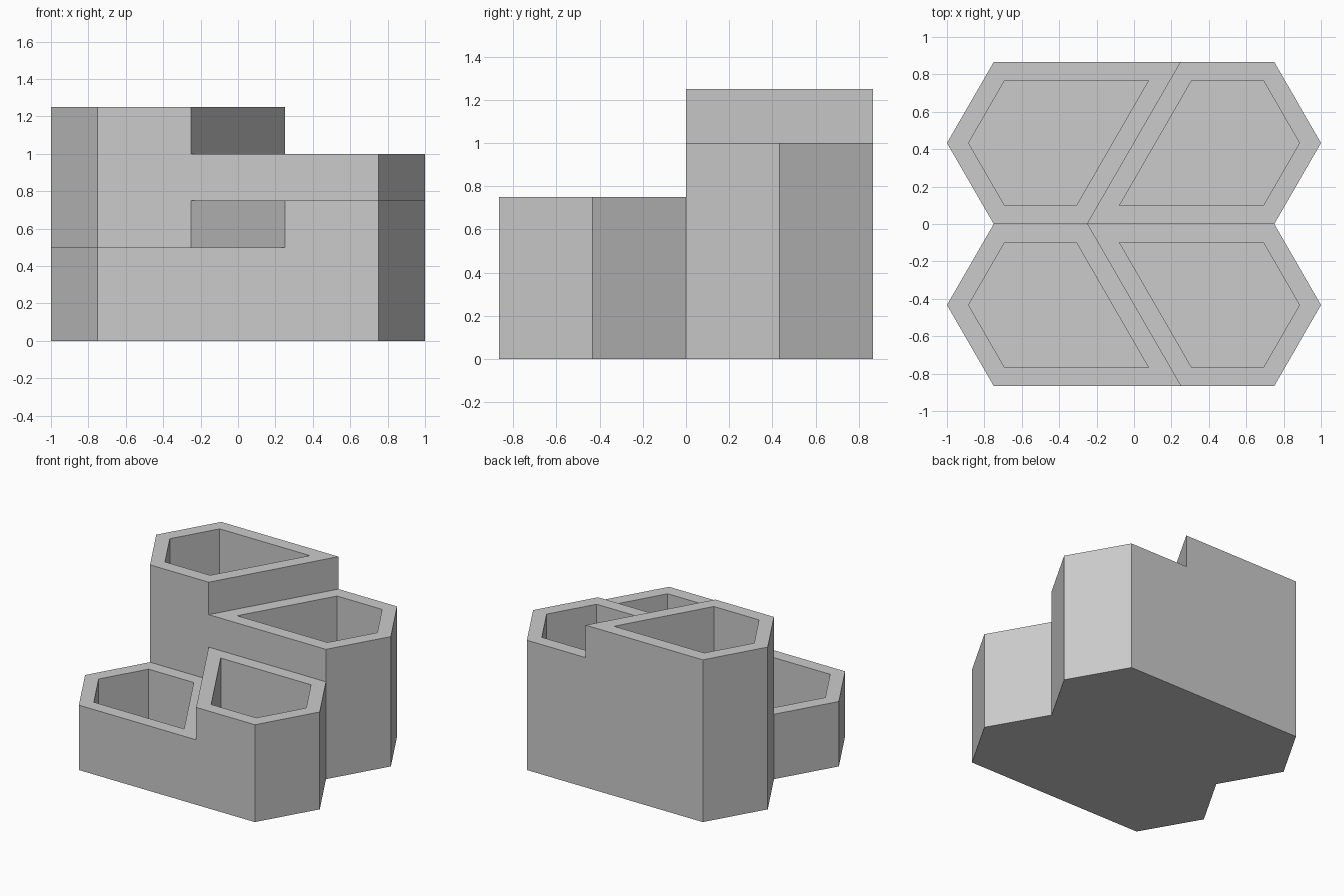
import bpy, bmesh, math

cube = bpy.data.objects.get("Cube")
if cube:
    bpy.data.objects.remove(cube, do_unlink=True)

grey = bpy.data.materials.new("light grey")
grey.use_nodes = True
colour = (0.6, 0.6, 0.6, 1)
grey.diffuse_color = colour
grey.node_tree.nodes["Principled BSDF"].inputs["Base Color"].default_value = colour

WALL = 0.1
FLOOR = 0.1
DEPTH = math.sqrt(3) / 2
LEVELS = [0, 0.5, 0.75, 1, 1.25]

# Two pot outlines for the back row, mirrored for the front row
right_pot = [(-1, DEPTH / 2), (-0.75, 0), (-0.25, 0), (0.25, DEPTH), (-0.75, DEPTH)]
left_pot = [(1, DEPTH / 2), (0.75, DEPTH), (0.25, DEPTH), (-0.25, 0), (0.75, 0)]


def mirrored(outline):
    return [(x, -y) for x, y in reversed(outline)]


pots = [(mirrored(right_pot), 0.5), (mirrored(left_pot), 0.75),
        (left_pot, 1), (right_pot, 1.25)]


def edges(outline):
    return list(zip(outline, outline[1:] + outline[:1]))


# Height of the pot on the inner side of each directed edge
height_of = {edge: h for outline, h in pots for edge in edges(outline)}

bm = bmesh.new()


def add_face(points):
    bm.faces.new([bm.verts.new(p) for p in points])


# Tops, bottoms and the walls that rise above the neighbouring pot
for outline, height in pots:
    add_face([(x, y, height) for x, y in outline])
    add_face([(x, y, 0) for x, y in reversed(outline)])
    for a, b in edges(outline):
        start = height_of.get((b, a), 0)
        for low, high in zip(LEVELS, LEVELS[1:]):
            if start <= low and high <= height:
                add_face([(*a, low), (*b, low), (*b, high), (*a, high)])

# Join the pots into one shell and merge its flat faces
bmesh.ops.remove_doubles(bm, verts=bm.verts[:], dist=0.0001)
bmesh.ops.dissolve_limit(bm, angle_limit=math.radians(1),
                         verts=bm.verts[:], edges=bm.edges[:])
bmesh.ops.recalc_face_normals(bm, faces=bm.faces[:])

# Rims and cavities
tops = [f for f in bm.faces if f.normal.z > 0.9]
bmesh.ops.inset_individual(bm, faces=tops, thickness=WALL, use_even_offset=True)
floors = bmesh.ops.extrude_discrete_faces(bm, faces=tops)["faces"]
for face in floors:
    for vert in face.verts:
        vert.co.z = FLOOR
bmesh.ops.recalc_face_normals(bm, faces=bm.faces[:])

mesh = bpy.data.meshes.new("stepped_pots")
bm.to_mesh(mesh)
bm.free()
mesh.materials.append(grey)
bpy.context.collection.objects.link(bpy.data.objects.new("stepped_pots", mesh))
